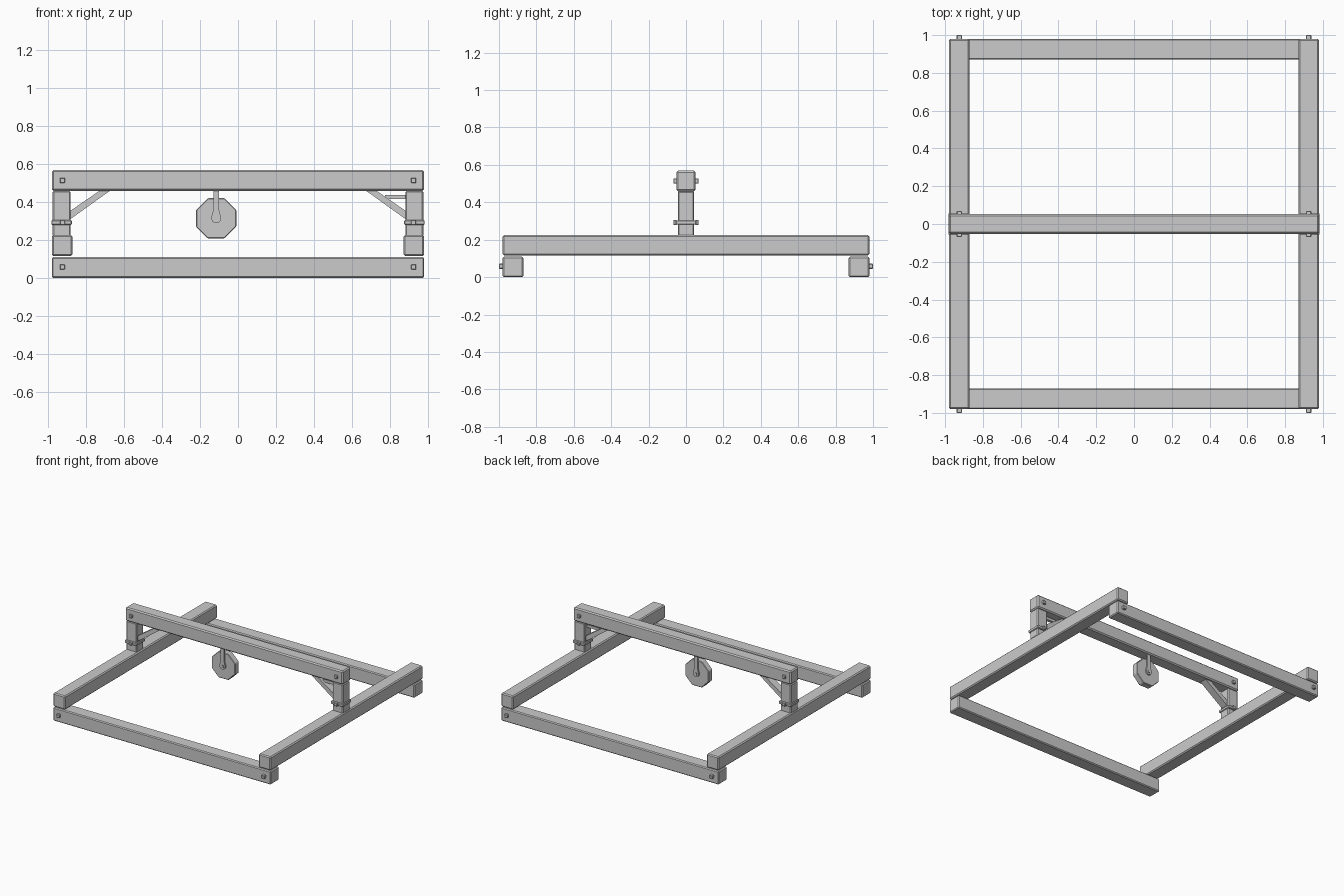
import bpy, bmesh, math
from mathutils import Matrix, Vector

if "Cube" in bpy.data.objects:
    bpy.data.objects.remove(bpy.data.objects["Cube"])


def finish(name, bm, bevel=0.0):
    bmesh.ops.recalc_face_normals(bm, faces=bm.faces)
    if bevel:
        bmesh.ops.bevel(bm, geom=list(bm.edges), offset=bevel, segments=1, affect='EDGES')
    me = bpy.data.meshes.new(name)
    bm.to_mesh(me)
    bm.free()
    ob = bpy.data.objects.new(name, me)
    bpy.context.collection.objects.link(ob)
    return ob


def box(name, lo, hi, bevel=0.0):
    lo, hi = Vector(lo), Vector(hi)
    bm = bmesh.new()
    bmesh.ops.create_cube(bm, size=1, matrix=Matrix.Translation((lo + hi) / 2)
                          @ Matrix.Diagonal((*(hi - lo), 1)))
    return finish(name, bm, bevel)


def extrude_xz(name, pts, y0, y1, bevel=0.0):
    bm = bmesh.new()
    face = bm.faces.new([bm.verts.new((x, y0, z)) for x, z in pts])
    ext = bmesh.ops.extrude_face_region(bm, geom=[face])['geom']
    bmesh.ops.translate(bm, vec=(0, y1 - y0, 0),
                        verts=[g for g in ext if isinstance(g, bmesh.types.BMVert)])
    return finish(name, bm, bevel)


def bolt(name, x, y0, y1, z):
    r = 0.0135
    box(name, (x - r, min(y0, y1), z - r), (x + r, max(y0, y1), z + r), 0.003)


# Ground rails with bolt heads on their outer faces
for s, side in ((-1, "front"), (1, "back")):
    ys = sorted((s * 0.87, s * 0.98))
    box(f"{side}_ground_rail", (-0.98, ys[0], 0), (0.98, ys[1], 0.11), 0.007)
    for x in (-0.925, 0.925):
        bolt(f"{side}_rail_bolt", x, s * 0.975, s * 1.0, 0.058)

# Overhead beam
box("top_beam", (-0.98, -0.052, 0.459), (0.98, 0.052, 0.569), 0.009)

for s, side in ((-1, "left"), (1, "right")):
    # Side beam resting on the rails
    xs = sorted((s * 0.872, s * 0.98))
    box(f"{side}_side_beam", (xs[0], -0.98, 0.115), (xs[1], 0.98, 0.226), 0.008)
    # Post and its strap
    xs = sorted((s * 0.882, s * 0.976))
    box(f"{side}_post", (xs[0], -0.044, 0.22), (xs[1], 0.044, 0.458), 0.006)
    xs = sorted((s * 0.875, s * 0.983))
    box(f"{side}_post_strap", (xs[0], -0.056, 0.28), (xs[1], 0.056, 0.304), 0.004)
    for t in (-1, 1):
        bolt(f"{side}_beam_bolt", s * 0.925, t * 0.048, t * 0.068, 0.514)
        bolt(f"{side}_strap_bolt", s * 0.925, t * 0.05, t * 0.068, 0.292)
    # Diagonal brace between post and beam
    pts = [(s * x, z) for x, z in
           ((0.885, 0.308), (0.885, 0.352), (0.725, 0.462), (0.67, 0.462))]
    extrude_xz(f"{side}_brace", pts, -0.03, 0.03)

# Short tie bar behind the right brace
box("right_tie_bar", (0.775, -0.012, 0.416), (0.885, 0.012, 0.438))

# Octagonal pulley wheel
cx, cz = -0.115, 0.314
R = 0.106 / math.cos(math.pi / 8)
octagon = [(cx + R * math.cos((i + 0.5) * math.pi / 4),
            cz + R * math.sin((i + 0.5) * math.pi / 4)) for i in range(8)]
extrude_xz("pulley_wheel", octagon, -0.026, 0.026, 0.004)

# Hanger: a plate on each face of the wheel, widened around the axle
eye = [(cx + 0.026 * math.cos(a), cz + 0.026 * math.sin(a))
       for a in (math.radians(160 + i * 27.5) for i in range(9))]
hanger = [(cx - 0.015, 0.462)] + [(cx - 0.015, 0.36)] + eye + [(cx + 0.015, 0.36), (cx + 0.015, 0.462)]
for t, side in ((-1, "front"), (1, "back")):
    extrude_xz(f"{side}_hanger", hanger, t * 0.026, t * 0.038)
box("axle", (cx - 0.01, -0.041, cz - 0.01), (cx + 0.01, 0.041, cz + 0.01))
